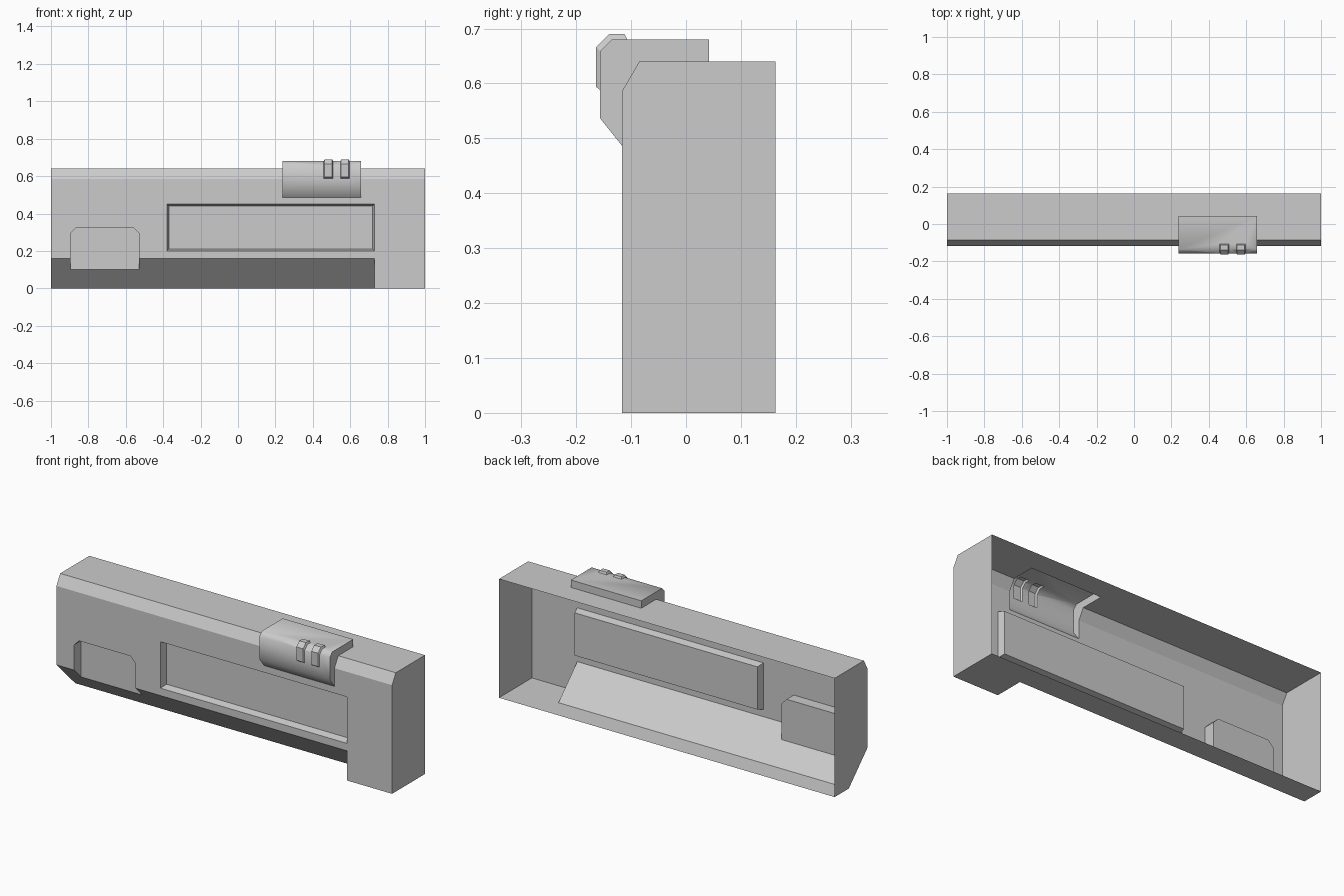
import bpy, bmesh
from mathutils import Vector

if "Cube" in bpy.data.objects:
    bpy.data.objects.remove(bpy.data.objects["Cube"])


def make_object(name, bm):
    bmesh.ops.recalc_face_normals(bm, faces=bm.faces[:])
    me = bpy.data.meshes.new(name)
    bm.to_mesh(me)
    bm.free()
    ob = bpy.data.objects.new(name, me)
    bpy.context.collection.objects.link(ob)
    return ob


def loft(name, ring_a, ring_b, smooth=False):
    """Closed solid between two matching rings of 3D points."""
    bm = bmesh.new()
    a = [bm.verts.new(p) for p in ring_a]
    b = [bm.verts.new(p) for p in ring_b]
    bm.faces.new(a)
    bm.faces.new(b[::-1])
    for i in range(len(a)):
        j = (i + 1) % len(a)
        bm.faces.new((a[i], a[j], b[j], b[i])).smooth = smooth
    return make_object(name, bm)


def prism_x(name, yz, x0, x1, smooth=False):
    return loft(name, [(x0, y, z) for y, z in yz], [(x1, y, z) for y, z in yz], smooth)


def rect_xz(x0, x1, z0, z1, y):
    return [(x0, y, z0), (x1, y, z0), (x1, y, z1), (x0, y, z1)]


def combine(target, other, operation):
    """Apply a boolean and discard the helper solid."""
    mod = target.modifiers.new("bool", 'BOOLEAN')
    mod.operation, mod.object, mod.solver = operation, other, 'EXACT'
    deps = bpy.context.evaluated_depsgraph_get()
    deps.update()
    me = bpy.data.meshes.new_from_object(target.evaluated_get(deps))
    target.modifiers.clear()
    target.data = me
    bpy.data.objects.remove(other)


FRONT, BACK, TOP = -0.117, 0.163, 0.64

# Main housing with a chamfered top front edge
housing = prism_x("housing", [(BACK, 0), (BACK, TOP), (-0.085, TOP),
                              (FRONT, 0.585), (FRONT, 0)], -1, 1)

# Sloped undercut along the lower front
combine(housing, prism_x("undercut", [(-0.137, 0.18), (0.063, -0.02), (-0.137, -0.02)],
                         -1.1, 0.73), 'DIFFERENCE')

# Long recessed panel with tapered walls
combine(housing, loft("panel_recess",
                      rect_xz(-0.39, 0.74, 0.19, 0.46, FRONT - 0.037),
                      rect_xz(-0.37, 0.72, 0.21, 0.44, FRONT + 0.037)), 'DIFFERENCE')

# Chamfered pocket that runs out into the slope
pocket = [(-0.895, 0.04), (-0.53, 0.04), (-0.53, 0.295), (-0.56, 0.325),
          (-0.865, 0.325), (-0.895, 0.295)]
combine(housing, loft("pocket", [(x, -0.2, z) for x, z in pocket],
                      [(x, -0.057, z) for x, z in pocket]), 'DIFFERENCE')

# Raised clip wrapped over the top front edge
clip = [(0.042, 0.68), (-0.135, 0.68), (-0.157, 0.658), (-0.157, 0.537),
        (-0.101, 0.467), (0.042, 0.6)]
combine(housing, prism_x("clip", clip, 0.237, 0.657, True), 'UNION')

# Two small bevelled lugs on the clip
base = [(-0.155, 0.587), (-0.155, 0.657), (-0.134, 0.678), (-0.106, 0.678)]
crown = [(-0.164, 0.594), (-0.164, 0.666), (-0.14, 0.69), (-0.112, 0.69)]
for x in (0.483, 0.572):
    bm = bmesh.new()
    for profile, half in ((base, 0.026), (crown, 0.02)):
        for y, z in profile:
            for s in (-1, 1):
                bm.verts.new((x + s * half, y, z))
    bmesh.ops.convex_hull(bm, input=bm.verts[:])
    bmesh.ops.dissolve_limit(bm, angle_limit=0.02, verts=bm.verts[:], edges=bm.edges[:])
    combine(housing, make_object("lug", bm), 'UNION')

# Open back, and crisp edges where the clip turns sharply
bm = bmesh.new()
bm.from_mesh(housing.data)
bm.normal_update()
back = [f for f in bm.faces if f.normal.y > 0.9 and f.calc_center_median().y > 0.16]
bmesh.ops.delete(bm, geom=back, context='FACES')
for e in bm.edges:
    if len(e.link_faces) == 2 and e.calc_face_angle() > 1.0:
        e.smooth = False
bm.to_mesh(housing.data)
bm.free()
housing.data.name = "housing"
